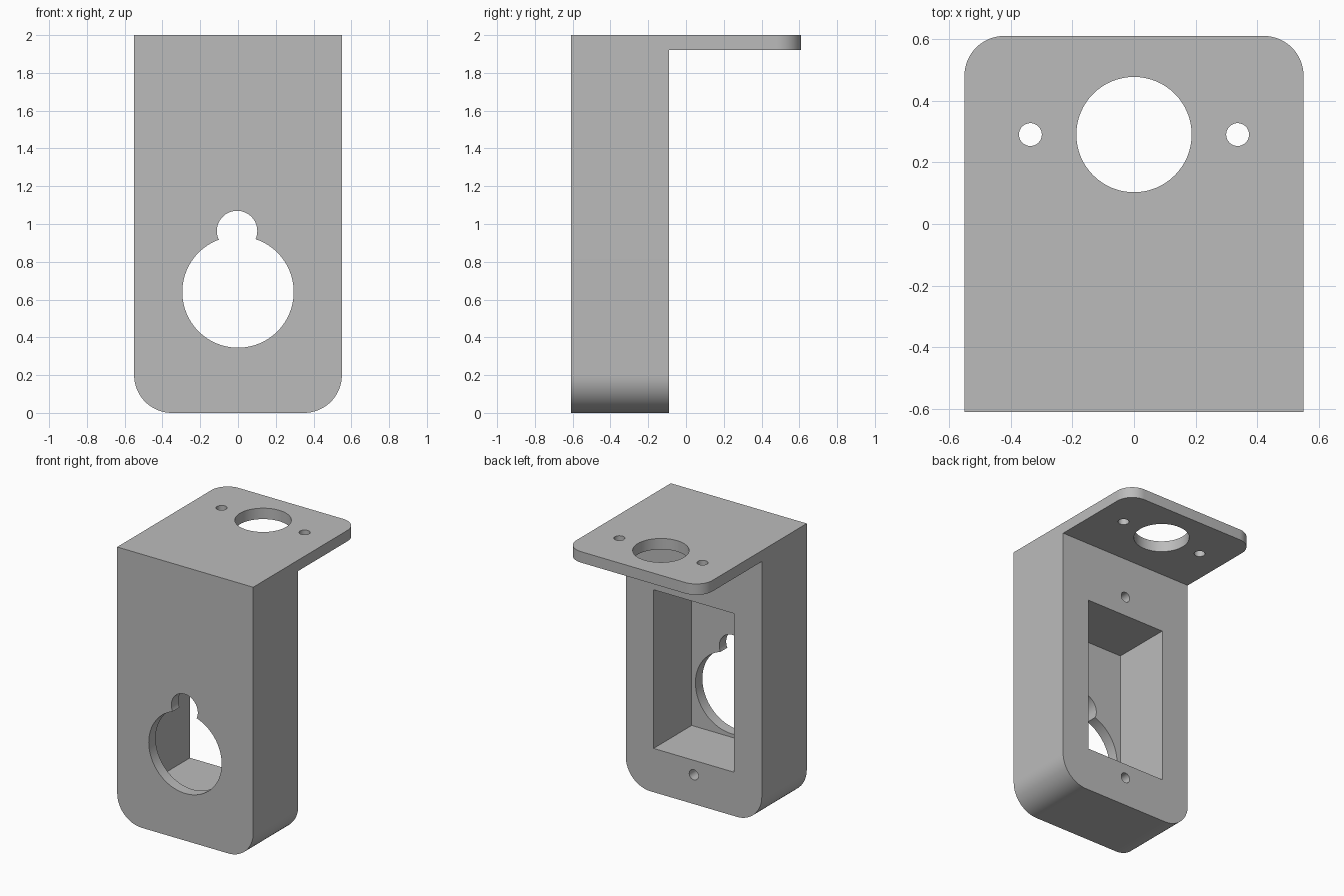
import bpy, bmesh
from math import pi, sin, cos
from mathutils import Matrix

if "Cube" in bpy.data.objects:
    bpy.data.objects.remove(bpy.data.objects["Cube"], do_unlink=True)

grey = bpy.data.materials.new("plain grey")
grey.use_nodes = True
grey.diffuse_color = (0.5, 0.5, 0.5, 1)
grey.node_tree.nodes["Principled BSDF"].inputs["Base Color"].default_value = (0.5, 0.5, 0.5, 1)


def make_object(name, bm):
    bmesh.ops.recalc_face_normals(bm, faces=bm.faces)
    mesh = bpy.data.meshes.new(name)
    bm.to_mesh(mesh)
    bm.free()
    mesh.materials.append(grey)
    obj = bpy.data.objects.new(name, mesh)
    bpy.context.collection.objects.link(obj)
    return obj


def block(name, low, high, radius=0, is_round=None):
    """Box between two corners, with the edges picked by is_round filleted."""
    bm = bmesh.new()
    bmesh.ops.create_cube(bm, size=1)
    for v in bm.verts:
        v.co = [h if c > 0 else l for c, l, h in zip(v.co, low, high)]
    if radius:
        edges = [e for e in bm.edges if all(is_round(v.co) for v in e.verts)
                 and abs(e.verts[0].co.x - e.verts[1].co.x) < 0.01]
        bmesh.ops.bevel(bm, geom=edges, offset=radius, segments=16,
                        profile=0.5, affect='EDGES')
    return make_object(name, bm)


def cylinder(name, centre, radius, depth, axis):
    bm = bmesh.new()
    turn = Matrix.Rotation(pi / 2, 4, 'X') if axis == 'Y' else Matrix()
    bmesh.ops.create_cone(bm, cap_ends=True, segments=64, radius1=radius, radius2=radius,
                          depth=depth, matrix=Matrix.Translation(centre) @ turn)
    return make_object(name, bm)


def combine(target, tool, operation):
    """Apply a boolean and discard the tool."""
    tool.hide_render = True
    mod = target.modifiers.new(tool.name, 'BOOLEAN')
    mod.operation = operation
    mod.solver = 'EXACT'
    mod.object = tool
    bpy.context.view_layer.objects.active = target
    bpy.ops.object.modifier_apply(modifier=mod.name)
    bpy.data.objects.remove(tool, do_unlink=True)


W, FRONT, BACK, TOP = 0.55, -0.61, -0.09, 2.0

# Upright housing with rounded bottom corners, and the overhanging top plate
bracket = block("bracket", (-W, FRONT, 0), (W, BACK, TOP), 0.2, lambda c: c.z < 0.1)
plate = block("top_plate", (-W, FRONT, TOP - 0.08), (W, 0.61, TOP), 0.13, lambda c: c.y > 0.5)
combine(bracket, plate, 'UNION')

# Rectangular pocket open at the back
combine(bracket, block("pocket", (-0.325, FRONT + 0.08, 0.32), (0.325, BACK + 0.1, 1.48)),
        'DIFFERENCE')

# Keyhole through the front wall
for name, centre, radius in (("large_opening", (0, FRONT, 0.64), 0.295),
                             ("small_opening", (-0.005, FRONT, 0.963), 0.107)):
    combine(bracket, cylinder(name, centre, radius, 0.4, 'Y'), 'DIFFERENCE')

# Blind screw holes above and below the pocket
for z in (0.214, 1.625):
    combine(bracket, cylinder("screw_hole", (0, BACK, z), 0.037, 0.6, 'Y'), 'DIFFERENCE')

# Round opening and two bolt holes through the top plate
for x, radius in ((0, 0.187), (-0.336, 0.037), (0.336, 0.037)):
    combine(bracket, cylinder("plate_hole", (x, 0.29, TOP), radius, 0.4, 'Z'), 'DIFFERENCE')

# Smooth curves, sharp corners
bpy.ops.object.select_all(action='DESELECT')
bracket.select_set(True)
bpy.context.view_layer.objects.active = bracket
bpy.ops.object.shade_smooth_by_angle(angle=pi / 6)
